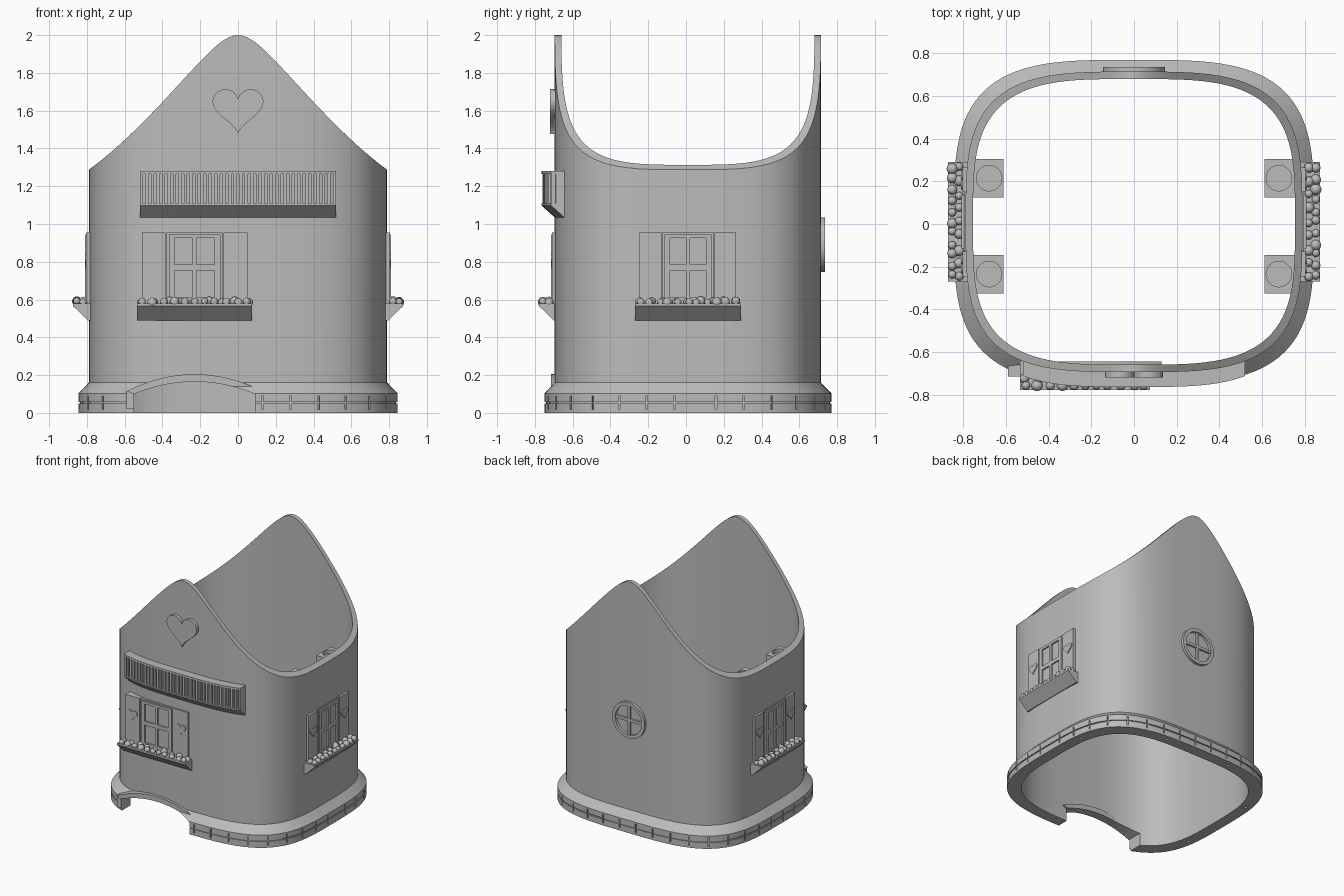
import bpy, bmesh, math, random
from mathutils import Matrix, Vector

if "Cube" in bpy.data.objects:
    bpy.data.objects.remove(bpy.data.objects["Cube"], do_unlink=True)
random.seed(4)

grey = bpy.data.materials.new("plain grey")
grey.use_nodes = True
grey.diffuse_color = (0.5, 0.5, 0.5, 1)
grey.node_tree.nodes["Principled BSDF"].inputs["Base Color"].default_value = (0.5, 0.5, 0.5, 1)

POWER, CENTRE = 3.5, 0.01
ID = Matrix.Identity(4)


# --- helpers ---
def outline(a, t):
    """Point of the rounded-square plan with half width a, at angle t."""
    b = a - 0.085
    c, s = math.cos(t), math.sin(t)
    r = (abs(c / a) ** POWER + abs(s / b) ** POWER) ** (-1 / POWER)
    return Vector((r * c, r * s + CENTRE, 0))


def wall_y(x):
    return CENTRE - 0.705 * (1 - abs(x / 0.79) ** POWER) ** (1 / POWER)


def roof(x):
    return 2 - 1.25 * (math.sqrt(x * x + 0.0144) - 0.12) + 0.276 * abs(x) ** 3


def loft(bm, sections, m=ID, closed=False):
    rings = [[bm.verts.new(m @ Vector(p)) for p in s] for s in sections]
    n = len(rings[0])
    pairs = list(zip(rings, rings[1:]))
    if closed:
        pairs.append((rings[-1], rings[0]))
    else:
        bm.faces.new(rings[0])
        bm.faces.new(rings[-1])
    for p, q in pairs:
        for i in range(n):
            j = (i + 1) % n
            bm.faces.new((p[i], p[j], q[j], q[i]))


def prism(bm, pts, d0, d1, m=ID):
    """Outline in (u, z), pushed outwards (-y) from d0 to d1."""
    loft(bm, [[(u, -d, z) for u, z in pts] for d in (d0, d1)], m)


def box(bm, u0, u1, d0, d1, z0, z1, m=ID):
    prism(bm, [(u0, z0), (u1, z0), (u1, z1), (u0, z1)], d0, d1, m)


def cylinder(bm, x, y, z, r, h):
    bmesh.ops.create_cone(bm, cap_ends=True, segments=32, radius1=r, radius2=r,
                          depth=h, matrix=Matrix.Translation((x, y, z)))


def heart(x, z, w):
    pts = []
    for i in range(48):
        t = math.tau * i / 48
        h = 13 * math.cos(t) - 5 * math.cos(2 * t) - 2 * math.cos(3 * t) - math.cos(4 * t)
        pts.append((x + w / 32 * 16 * math.sin(t) ** 3, z + w / 33 * (h + 2)))
    return pts


def finish(bm, name):
    bmesh.ops.recalc_face_normals(bm, faces=bm.faces)
    me = bpy.data.meshes.new(name)
    bm.to_mesh(me)
    bm.free()
    me.materials.append(grey)
    ob = bpy.data.objects.new(name, me)
    bpy.context.collection.objects.link(ob)
    return ob


def smooth(ob):
    bpy.ops.object.select_all(action="DESELECT")
    ob.select_set(True)
    bpy.context.view_layer.objects.active = ob
    bpy.ops.object.shade_smooth_by_angle(angle=math.radians(32))


def cut(ob, cutter):
    mod = ob.modifiers.new("cut", "BOOLEAN")
    mod.operation, mod.solver, mod.object = "DIFFERENCE", "EXACT", cutter
    bpy.context.view_layer.objects.active = ob
    bpy.ops.object.modifier_apply(modifier=mod.name)
    bpy.data.objects.remove(cutter, do_unlink=True)


# --- house shell: plinth, wall and curved gable rim in one closed loft ---
profile = [(0.755, 0), (0.845, 0), (0.845, 0.05), (0.837, 0.05), (0.837, 0.058),
           (0.845, 0.058), (0.845, 0.103), (0.79, 0.16), (0.79, None), (0.755, None)]
angles = [math.tau * i / 176 for i in range(176)]
sections = []
for a, z in profile:
    ring = [outline(a, t) for t in angles]
    for p in ring:
        p.z = roof(p.x) if z is None else z
    sections.append(ring)
bm = bmesh.new()
loft(bm, sections, closed=True)
shell = finish(bm, "house_shell")

# arched doorway
def arch(x0, x1, low, high):
    mid, half = (x0 + x1) / 2, (x1 - x0) / 2
    xs = [x0 + (x1 - x0) * i / 24 for i in range(25)]
    return [(x, high - (high - low) * ((x - mid) / half) ** 2) for x in xs]

inner = arch(-0.55, 0.09, 0.1, 0.165)
bm = bmesh.new()
prism(bm, [(0.09, -0.1), (-0.55, -0.1)] + inner, 0.5, 1)
cut(shell, finish(bm, "doorway_cutter"))

# brick joints round the plinth and screw holes underneath
bm = bmesh.new()
travelled, prev = 0.0, outline(0.845, 0)
for i in range(1, 1440):
    p = outline(0.845, math.tau * i / 1440)
    step = p - prev
    travelled += step.length
    prev = p
    if travelled > 0.146:
        travelled = 0
        m = Matrix.Translation(p) @ Matrix.Rotation(math.atan2(step.y, step.x), 4, "Z")
        if not (-0.6 < p.x < 0.12 and p.y < 0):
            box(bm, -0.005, 0.005, -0.012, 0.02, 0.018, 0.09, m)
for i in range(8):
    p = outline(0.8, math.tau * (i + 0.5) / 8)
    cylinder(bm, p.x, p.y, 0, 0.011, 0.04)
cut(shell, finish(bm, "joint_cutter"))
smooth(shell)

# doorway surround
bm = bmesh.new()
outer = arch(-0.59, 0.13, 0.115, 0.205)
loft(bm, [[(u, -0.645, w), (u, -0.715, w), (v, -0.715, h), (v, -0.645, h)]
          for (u, w), (v, h) in zip(inner, outer)])
box(bm, -0.59, -0.55, 0.645, 0.705, 0.02, 0.117)
smooth(finish(bm, "doorway_surround"))

# --- balcony following the front wall ---
def sweep(bm, section):
    xs = [-0.52 + 1.04 * i / 24 for i in range(25)]
    loft(bm, [[(x, wall_y(x) - off, z) for off, z in section] for x in xs])

parts = {
    "balcony_floor": [(-0.02, 1.035), (0, 1.035), (0.07, 1.098), (0.07, 1.108), (-0.02, 1.108)],
    "balcony_panel": [(-0.02, 1.1), (0.045, 1.1), (0.045, 1.27), (-0.02, 1.27)],
    "balcony_rail": [(-0.02, 1.264), (0.07, 1.264), (0.07, 1.28), (-0.02, 1.28)],
}
for name, section in parts.items():
    bm = bmesh.new()
    sweep(bm, section)
    smooth(finish(bm, name))
bm = bmesh.new()
for i in range(36):
    x = -0.51 + 1.02 * i / 35
    box(bm, x - 0.008, x + 0.008, 0.03 - wall_y(x), 0.064 - wall_y(x), 1.1, 1.27)
finish(bm, "balcony_balusters")

# --- shuttered windows with flower boxes ---
def window(side, m, k, bend):
    bm = bmesh.new()
    w = 0.125 * k
    box(bm, -w - 0.012, w + 0.012, -0.025, 0.008, 0.58, 0.955, m)
    for u in (-w + 0.015, 0, w - 0.015):
        half = 0.011 if u == 0 else 0.015
        box(bm, u - half, u + half, 0, 0.02, 0.58, 0.945, m)
    for z0, z1 in ((0.58, 0.612), (0.755, 0.785), (0.925, 0.945)):
        box(bm, -w, w, 0, 0.0195, z0, z1, m)
    finish(bm, side + "_window_frame")

    bm = bmesh.new()
    for s in (-1, 1):
        u = s * 0.198 * k
        box(bm, u - 0.058 * k, u + 0.058 * k, -0.02 - bend(u), 0.014, 0.58, 0.955, m)
        prism(bm, heart(u, 0.805, 0.09), 0, 0.021, m)
    finish(bm, side + "_window_shutters")

    bm = bmesh.new()
    half = 0.28 * k
    us = [-half + half * i / 6 for i in range(13)]
    loft(bm, [[(u, 0.02 + bend(u), 0.49), (u, -0.005, 0.49), (u, -0.083, 0.565),
               (u, -0.083, 0.58), (u, 0.02 + bend(u), 0.58)] for u in us], m)
    finish(bm, side + "_flower_box")

    bm = bmesh.new()
    for row, count in ((0.03, 9), (0.063, 11)):
        for i in range(count):
            u = (half - 0.025) * (2 * i / (count - 1) - 1) + random.uniform(-0.008, 0.008)
            place = m @ Matrix.Translation((u, -row, 0.588 + random.uniform(-0.004, 0.004)))
            bmesh.ops.create_icosphere(bm, subdivisions=2, radius=random.uniform(0.019, 0.027),
                                       matrix=place)
    smooth(finish(bm, side + "_flowers"))


window("front", Matrix.Translation((-0.23, -0.695, 0)), 1.09, lambda u: wall_y(u - 0.23) + 0.695)
for side, s in (("left", 1), ("right", -1)):
    turn = Matrix.Rotation(s * math.pi / 2, 4, "Z")
    window(side, Matrix.Translation((s * 0.79, 0.01, 0)) @ turn, 1, lambda u: 0)

# --- gable heart ---
bm = bmesh.new()
prism(bm, heart(0, 1.6, 0.27), 0.68, 0.72)
finish(bm, "gable_heart")

# --- round back window ---
bm = bmesh.new()
ring = []
for i in range(48):
    c, s = math.cos(math.tau * i / 48), math.sin(math.tau * i / 48)
    ring.append([(r * c, y, 0.89 + r * s)
                 for r, y in ((0.118, 0.7), (0.145, 0.7), (0.145, 0.736), (0.118, 0.736))])
loft(bm, ring, closed=True)
box(bm, -0.12, 0.12, -0.73, -0.7, 0.879, 0.901)
box(bm, -0.011, 0.011, -0.7295, -0.7, 0.77, 1.01)
smooth(finish(bm, "round_back_window"))

# --- inner brackets with round sockets ---
bm, sockets = bmesh.new(), bmesh.new()
for s in (-1, 1):
    for y in (-0.235, 0.215):
        side_shape = [(0.765, 1.25), (0.612, 1.25), (0.612, 1.2), (0.765, 1.05)]
        prism(bm, [(s * x, z) for x, z in side_shape], -y - 0.09, -y + 0.09)
        cylinder(sockets, s * 0.68, y, 1.27, 0.06, 0.1)
brackets = finish(bm, "inner_brackets")
cut(brackets, finish(sockets, "socket_cutter"))
smooth(brackets)
